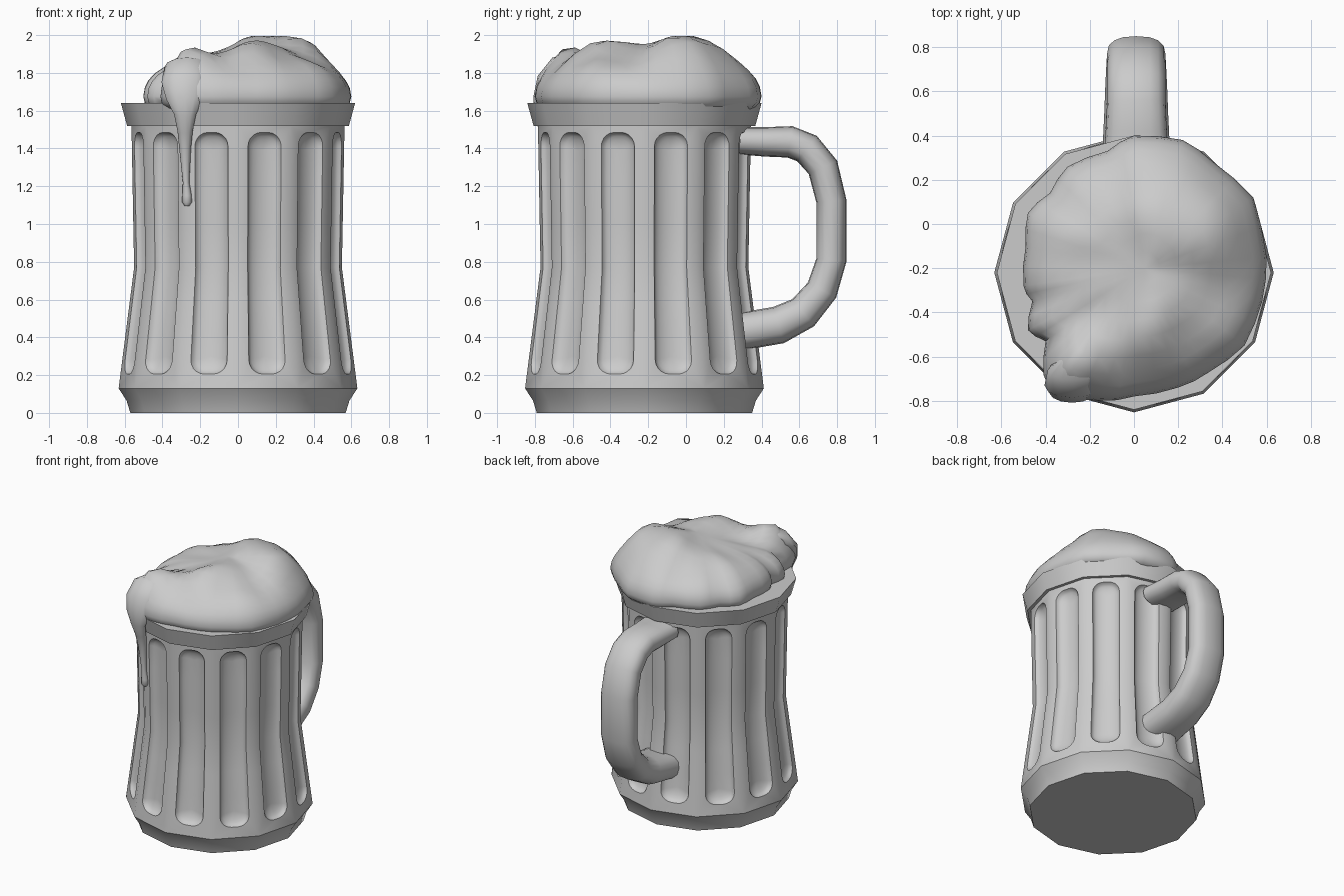
import bpy, bmesh, math
from mathutils import Vector, noise

if "Cube" in bpy.data.objects:
    bpy.data.objects.remove(bpy.data.objects["Cube"])

CY = -0.22      # y of the mug axis
N = 12          # sides of the mug


def finish(name, bm, angle):
    bmesh.ops.remove_doubles(bm, verts=bm.verts, dist=0.0005)
    bmesh.ops.holes_fill(bm, edges=bm.edges, sides=0)
    bmesh.ops.recalc_face_normals(bm, faces=bm.faces)
    me = bpy.data.meshes.new(name)
    bm.to_mesh(me)
    bm.free()
    ob = bpy.data.objects.new(name, me)
    bpy.context.collection.objects.link(ob)
    bpy.ops.object.select_all(action='DESELECT')
    ob.select_set(True)
    bpy.context.view_layer.objects.active = ob
    bpy.ops.object.shade_smooth_by_angle(angle=math.radians(angle))
    return ob


def skin(bm, rings):
    """Join closed loops of points with quads."""
    loops = [[bm.verts.new(p) for p in r] for r in rings]
    for a, b in zip(loops, loops[1:]):
        n = len(a)
        for i in range(n):
            j = (i + 1) % n
            bm.faces.new((a[i], a[j], b[j], b[i]))
    return loops


def lathe(name, profile):
    rings = [[(r * math.sin(i * math.tau / N), CY - r * math.cos(i * math.tau / N), z)
              for i in range(N)] for r, z in profile]
    bm = bmesh.new()
    skin(bm, rings)
    return finish(name, bm, 32)


def tube(name, path, sides, power):
    """Sweep a rounded section along points (x, y, z, half width, half thickness)."""
    rings = []
    for i, (x, y, z, w, t) in enumerate(path):
        a, b = path[max(i - 1, 0)], path[min(i + 1, len(path) - 1)]
        d = Vector((0, b[1] - a[1], b[2] - a[2])).normalized()
        nrm = Vector((0, -d.z, d.y))
        ring = []
        for k in range(sides):
            c, s = math.cos(k * math.tau / sides), math.sin(k * math.tau / sides)
            c, s = (math.copysign(abs(v) ** power, v) for v in (c, s))
            ring.append(Vector((x + w * c, y, z)) + nrm * t * s)
        rings.append(ring)
    bm = bmesh.new()
    skin(bm, rings)
    return finish(name, bm, 45)


# Fluted body: one panel with a rounded groove per side
def body_radius(z):
    if z < 0.77:
        return 0.632 + (0.55 - 0.632) * (z - 0.13) / 0.64
    return 0.55 + 0.014 * (z - 0.77) / 0.75


def round_rect(hw, z0, z1, rad):
    side = [0.4, 0.58, 0.77, 1.0, 1.25]
    pts = []
    for sx, zc, start in ((1, z0 + rad, -90), (1, z1 - rad, 0),
                          (-1, z1 - rad, 90), (-1, z0 + rad, 180)):
        for k in range(6):
            a = math.radians(start + 18 * k)
            pts.append((sx * (hw - rad) + rad * math.cos(a), zc + rad * math.sin(a)))
        if start == -90:
            pts += [(hw, z) for z in side]
        if start == 90:
            pts += [(-hw, z) for z in reversed(side)]
    return pts


bm = bmesh.new()
W, DEPTH = 0.094, 0.045
shapes = [(round_rect(0.15, 0.13, 1.52, 0), 0)]
for s in (1, 0.92, 0.78, 0.58, 0.3, 0):
    inset = W * (1 - s)
    shapes.append((round_rect(W * s, 0.205 + inset, 1.485 - inset, 0.075 * s),
                   DEPTH * math.sqrt(1 - s * s)))
for k in range(N):
    a0, a1 = k * math.tau / N, (k + 1) * math.tau / N
    v0 = Vector((math.sin(a0), -math.cos(a0), 0))
    v1 = Vector((math.sin(a1), -math.cos(a1), 0))
    out = (v0 + v1).normalized()
    skin(bm, [[v0.lerp(v1, (x / 0.15 + 1) / 2) * body_radius(z) - out * d + Vector((0, CY, z))
               for x, z in pts] for pts, d in shapes])
finish("mug_body", bm, 32)

# Foot and rim
lathe("mug_foot", [(0.57, 0), (0.59, 0.065), (0.632, 0.13)])
lathe("mug_rim", [(0.55, 1.52), (0.587, 1.52), (0.62, 1.64)])

# Handle
tube("handle", [(0.01, 0.285, 1.44, 0.148, 0.072), (0.01, 0.42, 1.435, 0.138, 0.078),
                (0.01, 0.55, 1.435, 0.132, 0.084), (0.01, 0.64, 1.40, 0.132, 0.085),
                (0.01, 0.725, 1.30, 0.132, 0.083), (0.01, 0.77, 1.12, 0.132, 0.08),
                (0.01, 0.77, 0.81, 0.132, 0.08), (0.01, 0.72, 0.65, 0.135, 0.085),
                (0.01, 0.62, 0.53, 0.14, 0.092), (0.01, 0.49, 0.465, 0.145, 0.1),
                (0.01, 0.285, 0.43, 0.155, 0.1)], 16, 0.8)

# Foam: lumpy dome grown from its outline
outline = [(-.48, .05), (-.38, .14), (-.3, .26), (-.12, .33), (0, .4), (.22, .38), (.36, .28),
           (.54, .12), (.6, -.15), (.58, -.35), (.5, -.55), (.34, -.67), (.2, -.74), (0, -.78),
           (-.15, -.8), (-.36, -.77), (-.41, -.68), (-.4, -.53), (-.48, -.48), (-.46, -.35),
           (-.5, -.28), (-.49, -.1)]
bumps = [(0.15, -0.0, 0.13, 0.27), (0.08, -0.47, 0.11, 0.17), (-0.27, -0.66, 0.14, 0.12),
         (0.36, -0.02, 0.08, 0.15), (-0.32, -0.05, 0.03, 0.12)]


def foam_height(x, y):
    h = 0.235 + 0.035 * noise.noise(Vector((x * 5, y * 5, 3.3)))
    for bx, by, amp, size in bumps:
        h += amp * math.exp(-((x - bx) ** 2 + (y - by) ** 2) / size ** 2)
    return min(h, 0.365)


mid = Vector((0.05, -0.2))
edge = []
for i, p in enumerate(outline):
    a, b = Vector(p), Vector(outline[(i + 1) % len(outline)])
    edge += [a, (a + b) / 2 + ((a + b) / 2 - mid) * 0.012]
rings = [[(*(mid + (p - mid) * 0.93), 1.61) for p in edge]]
for s in (0.985, 1, 0.985, 0.95, 0.89, 0.8, 0.68, 0.54, 0.4, 0.26, 0.12, 0):
    ring = []
    for p in edge:
        q = mid + (p - mid) * s
        fall = math.sqrt(max(0, 1 - s ** 4))
        ring.append((q.x, q.y, 1.675 + (foam_height(q.x, q.y) - 0.04) * fall))
    if len(rings) == 1:
        ring = [(x, y, 1.64) for x, y, z in ring]
    rings.append(ring)
bm = bmesh.new()
skin(bm, rings)
finish("foam", bm, 60)

# Foam drip running over the rim
tube("foam_drip", [(-.27, -.60, 1.87, .05, .03), (-.27, -.66, 1.83, .12, .07),
                   (-.28, -.73, 1.75, .125, .065), (-.28, -.765, 1.66, .1, .045),
                   (-.28, -.775, 1.58, .058, .03), (-.28, -.745, 1.49, .04, .03),
                   (-.28, -.725, 1.4, .031, .027), (-.275, -.712, 1.22, .017, .02),
                   (-.27, -.71, 1.15, .025, .025), (-.27, -.71, 1.115, .026, .025),
                   (-.27, -.71, 1.095, .012, .012)], 12, 1)
